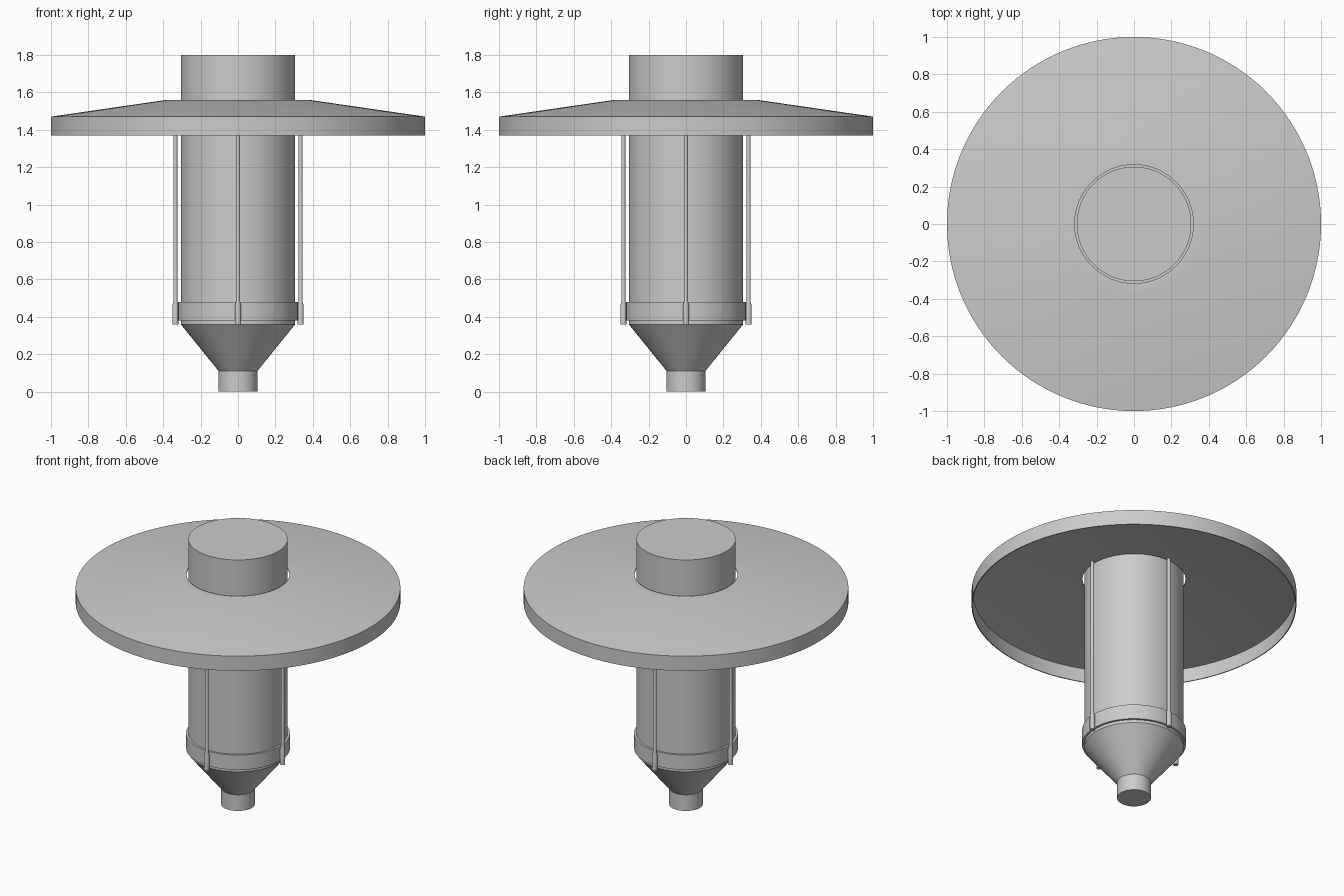
import bpy, bmesh, math

if "Cube" in bpy.data.objects:
    bpy.data.objects.remove(bpy.data.objects["Cube"])

grey = bpy.data.materials.new("plain grey")
grey.diffuse_color = (0.6, 0.6, 0.6, 1)
grey.use_nodes = True
grey.node_tree.nodes["Principled BSDF"].inputs["Base Color"].default_value = grey.diffuse_color


def lathe(name, profile, segs, closed=False, loc=(0, 0, 0)):
    """Spin (radius, z) points about z; open profiles get end caps."""
    bm = bmesh.new()
    rings = []
    for r, z in profile:
        rings.append([bm.verts.new((r * math.cos(2 * math.pi * i / segs),
                                    r * math.sin(2 * math.pi * i / segs), z))
                      for i in range(segs)])
    pairs = list(zip(rings, rings[1:]))
    if closed:
        pairs.append((rings[-1], rings[0]))
    for a, b in pairs:
        for i in range(segs):
            j = (i + 1) % segs
            bm.faces.new((a[i], a[j], b[j], b[i]))
    if not closed:
        bm.faces.new(rings[0][::-1])
        bm.faces.new(rings[-1])
    bmesh.ops.recalc_face_normals(bm, faces=bm.faces)
    me = bpy.data.meshes.new(name)
    bm.to_mesh(me)
    bm.free()
    me.materials.append(grey)
    ob = bpy.data.objects.new(name, me)
    ob.location = loc
    bpy.context.collection.objects.link(ob)
    bpy.ops.object.select_all(action='DESELECT')
    ob.select_set(True)
    bpy.context.view_layer.objects.active = ob
    bpy.ops.object.shade_smooth_by_angle(angle=math.radians(30))
    return ob


# Tube with funnel and spout
lathe("tube_body", [(0.104, 0), (0.104, 0.11), (0.306, 0.36), (0.306, 1.8)], 96)

# Clamp ring near the bottom of the tube
lathe("clamp_ring", [(0.306, 0.38), (0.32, 0.38), (0.32, 0.48), (0.306, 0.48)], 96, closed=True)

# Hollow sloping shade with a hole slightly wider than the tube
t = 0.006
lathe("shade", [(0.317, 1.56), (0.38, 1.56), (1.0, 1.47), (1.0, 1.37),
                (1.0 - t, 1.37), (1.0 - t, 1.47 - t), (0.38, 1.56 - t),
                (0.317, 1.56 - t)], 128, closed=True)

# Four hanger rods with thicker feet
for k in range(4):
    a = k * math.pi / 2
    lathe(f"rod_{k + 1}", [(0.016, 0.36), (0.016, 0.46), (0.011, 0.48), (0.011, 1.556)],
          16, loc=(0.335 * math.cos(a), 0.335 * math.sin(a), 0))
